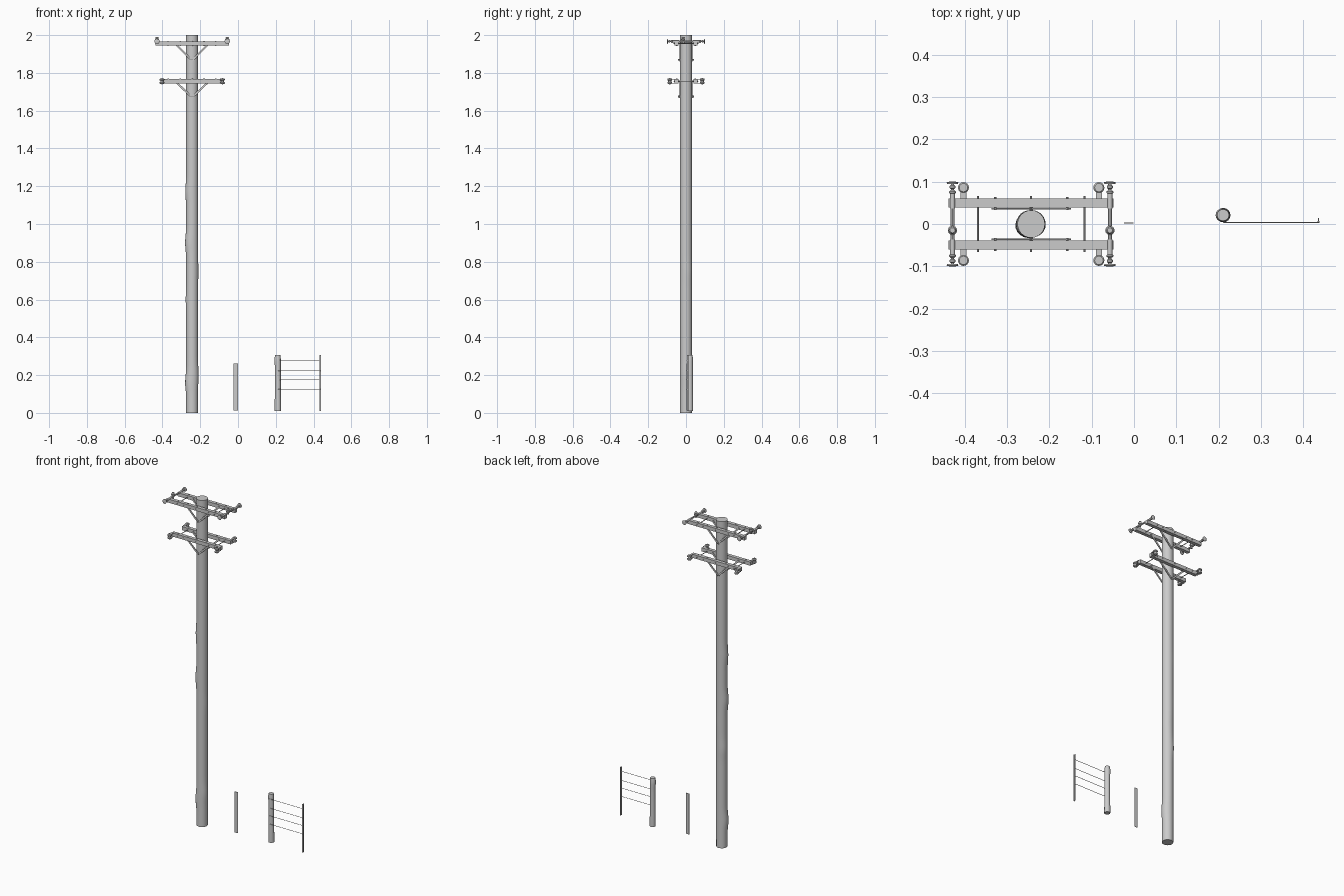
import bpy, bmesh, math
from mathutils import Vector

if "Cube" in bpy.data.objects:
    bpy.data.objects.remove(bpy.data.objects["Cube"])

PX = -0.243  # utility pole centre


def finish(name, bm, smooth=True):
    bmesh.ops.recalc_face_normals(bm, faces=bm.faces)
    me = bpy.data.meshes.new(name)
    bm.to_mesh(me)
    bm.free()
    ob = bpy.data.objects.new(name, me)
    bpy.context.collection.objects.link(ob)
    if smooth:
        bpy.ops.object.select_all(action='DESELECT')
        ob.select_set(True)
        bpy.context.view_layer.objects.active = ob
        bpy.ops.object.shade_smooth_by_angle(angle=math.radians(40))
    return ob


def box(name, lo, hi):
    bm = bmesh.new()
    bmesh.ops.create_cube(bm, size=1)
    for v in bm.verts:
        v.co = Vector([(a + b) / 2 + c * (b - a) for a, b, c in zip(lo, hi, v.co)])
    return finish(name, bm, False)


def lathe(name, origin, axis, profile, n=16, bump=None):
    """Capped surface of revolution; profile is (radius, distance along axis)."""
    q = Vector((0, 0, 1)).rotation_difference(Vector(axis))
    bm = bmesh.new()
    rings = []
    for r, h in profile:
        ring = []
        for i in range(n):
            a = math.tau * i / n
            rr = r + (bump(a, h) if bump else 0)
            ring.append(bm.verts.new(Vector(origin) + q @ Vector((rr * math.cos(a), rr * math.sin(a), h))))
        rings.append(ring)
    for lo, hi in zip(rings, rings[1:]):
        for i in range(n):
            j = (i + 1) % n
            bm.faces.new((lo[i], lo[j], hi[j], hi[i]))
    bm.faces.new(rings[0][::-1])
    bm.faces.new(rings[-1])
    return finish(name, bm)


def rod(name, a, b, r, n=8):
    d = Vector(b) - Vector(a)
    return lathe(name, a, d.normalized(), [(r, 0), (r, d.length)], n)


def strap(name, a, b, w, t):
    """Flat bar in the xz plane, thickness along y."""
    a, b = Vector(a), Vector(b)
    side = (b - a).normalized().cross(Vector((0, 1, 0))) * w / 2
    y = Vector((0, t / 2, 0))
    bm = bmesh.new()
    f = [bm.verts.new(p + s - y) for p, s in ((a, side), (b, side), (b, -side), (a, -side))]
    k = [bm.verts.new(v.co + 2 * y) for v in f]
    bm.faces.new(f)
    bm.faces.new(k[::-1])
    for i in range(4):
        j = (i + 1) % 4
        bm.faces.new((f[i], f[j], k[j], k[i]))
    return finish(name, bm, False)


# Weathered trunk with gentle knots
KNOTS = [(0.16, 3.5, .006), (0.2, 6.1, .003), (0.6, 2.6, .003),
         (0.9, 3.5, .006), (1.17, 3.4, .004), (0.75, 0.5, .002)]


def knots(a, z):
    return sum(amp * max(0, math.cos(a - k)) ** 2 * math.exp(-((z - h) / .045) ** 2)
               for h, k, amp in KNOTS)


lathe("pole", (PX, 0, 0), (0, 0, 1), [(0.0315 + 0.001 * i / 80, i / 40) for i in range(81)], 24, knots)

# Crossarms, braces and bolts: upper pair and lower pair
for level, z, half, foot in (("upper", 1.956, .195, 1.865), ("lower", 1.756, .165, 1.67)):
    for s in (-1, 1):
        ys = sorted((s * .039, s * .060))
        box(level + "_crossarm", (PX - half, ys[0], z - .011), (PX + half, ys[1], z + .011))
        rod(level + "_foot_bolt", (PX, s * .028, foot + .005), (PX, s * .042, foot + .005), .004)
        for d in (-1, 1):
            strap(level + "_brace", (PX, s * .036, foot), (PX + d * .09, s * .036, z), .010, .004)
            rod(level + "_brace_bolt", (PX + d * .085, s * .033, z), (PX + d * .085, s * .064, z), .003)
        for d in (-.126, -.063, 0, .063, .126):
            rod(level + "_pin_bolt", (PX + d, s * .05, z - .013), (PX + d, s * .05, z + .013), .004)
    for d in (-.126, 0, .126):
        rod(level + "_through_bolt", (PX + d, -.066, z), (PX + d, .066, z), .0022)

# Upper insulators: tie rods with stacked discs at each end and a standing knob
STACK = [(.006, 0), (.006, .035), (.008, .036), (.008, .040), (.004, .043), (.004, .046),
         (.007, .048), (.007, .053), (.004, .055), (.004, .057), (.013, .058), (.014, .0615), (.008, .063)]
KNOB = [(.006, 0), (.005, .014), (.010, .016), (.011, .022), (.007, .025), (.009, .029), (.006, .035)]
for d in (-1, 1):
    x = PX + d * .186
    rod("tie_rod", (x, -.06, 1.967), (x, .06, 1.967), .005)
    for s in (-1, 1):
        lathe("disc_insulator", (x, s * .037, 1.967), (0, s, 0), STACK)
    lathe("knob_insulator", (x, -.015, 1.956), (0, 0, 1), KNOB)

# Lower insulators: spools held off the arm ends by brackets
SPOOL = [(.010, -.014), (.013, -.011), (.013, -.006), (.008, -.003),
         (.008, .003), (.013, .006), (.013, .011), (.010, .014)]
for d in (-1, 1):
    x = PX + d * .160
    for s in (-1, 1):
        ys = sorted((s * .055, s * .080))
        for dz in (-.012, .009):
            box("spool_bracket", (x - .007, ys[0], 1.756 + dz), (x + .007, ys[1], 1.759 + dz))
        lathe("spool_insulator", (x, s * .086, 1.756), (0, 0, 1), SPOOL)
        rod("spool_pin", (x, s * .086, 1.739), (x, s * .086, 1.773), .003)

# Free-standing slat
box("slat", (-.024, .001, .012), (-.001, .003, .262))


# Round timber fence post, a little swollen near the top
def post_bump(a, z):
    return .003 * max(0, math.cos(a - 3.1)) * math.exp(-((z - .27) / .025) ** 2)


lathe("wood_post", (.211, .021, .01), (0, 0, 1),
      [(.0155 + .0015 * math.exp(-(i / 5) ** 2), .0185 * i) for i in range(16)] + [(.0135, .296)], 16, post_bump)

# Steel T-shaped post and wires
box("steel_post_flange", (.432, .004, .01), (.440, .006, .306))
box("steel_post_web", (.435, .006, .01), (.437, .014, .306))
for z in (.124, .175, .222, .278):
    rod("fence_wire", (.211, .004, z), (.437, .004, z), .0014, 6)
